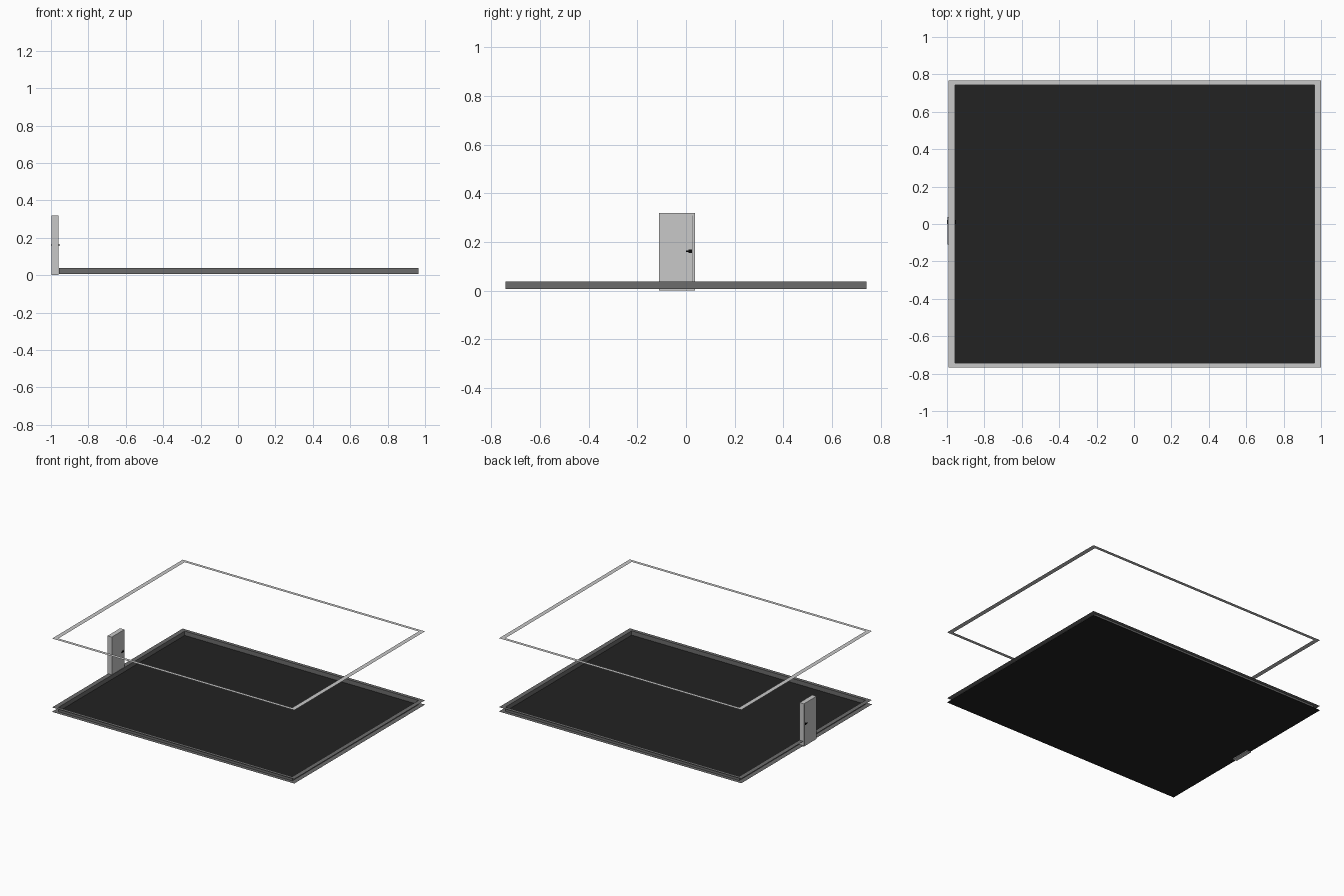
import bpy
import bmesh

cube = bpy.data.objects.get("Cube")
if cube:
    bpy.data.objects.remove(cube, do_unlink=True)


def material(name, value):
    mat = bpy.data.materials.new(name)
    mat.use_nodes = True
    colour = (value, value, value, 1)
    mat.diffuse_color = colour
    mat.node_tree.nodes["Principled BSDF"].inputs["Base Color"].default_value = colour
    return mat


LIGHT = material("light_grey", 0.58)
GREY = material("mid_grey", 0.15)
DARK = material("charcoal", 0.016)
BLACK = material("black", 0.003)

# Room plan: centre offset, outer and inner half sizes
CX = 0.004
OUTER = (0.996, 0.767)
INNER = (0.962, 0.742)
FLOOR_Z, SKIRT_TOP, CEILING_Z = 0.005, 0.038, 0.55


def finish(name, bm, mat, fix_normals=True):
    if fix_normals:
        bmesh.ops.recalc_face_normals(bm, faces=bm.faces)
    mesh = bpy.data.meshes.new(name)
    bm.to_mesh(mesh)
    bm.free()
    mesh.materials.append(mat)
    obj = bpy.data.objects.new(name, mesh)
    bpy.context.collection.objects.link(obj)
    return obj


def loop(bm, half, z):
    corners = ((-1, -1), (1, -1), (1, 1), (-1, 1))
    return [bm.verts.new((CX + sx * half[0], sy * half[1], z)) for sx, sy in corners]


def sweep(name, profile, mat):
    """Join rectangular loops, each given as (half size, height)."""
    bm = bmesh.new()
    loops = [loop(bm, half, z) for half, z in profile]
    for a, b in zip(loops, loops[1:]):
        for i in range(4):
            j = (i + 1) % 4
            bm.faces.new((a[i], a[j], b[j], b[i]))
    return finish(name, bm, mat, False)


def box(name, low, high, mat):
    bm = bmesh.new()
    bmesh.ops.create_cube(bm, size=1)
    for v in bm.verts:
        v.co = [(l + h) / 2 + c * (h - l) for l, h, c in zip(low, high, v.co)]
    return finish(name, bm, mat)


# Floor sheet
bm = bmesh.new()
bm.faces.new(loop(bm, OUTER, FLOOR_Z))
finish("floor", bm, DARK, False)

# Skirting: channel open to the outside
sweep("skirting", [(OUTER, SKIRT_TOP), (INNER, SKIRT_TOP),
                   (INNER, FLOOR_Z + 0.001), (OUTER, FLOOR_Z + 0.001)], GREY)

# Flat rim along the top of the walls
sweep("wall_top_rim", [(OUTER, CEILING_Z), (INNER, CEILING_Z)], LIGHT)

# Door with a narrow seam on both faces
X0, X1 = -0.996, -0.961
box("door", (X0, -0.11, 0), (X1, 0.038, 0.318), LIGHT)
for name, x in (("outer_seam", X0), ("inner_seam", X1)):
    box(name, (x - 0.0006, 0.026, 0.01), (x + 0.0006, 0.029, 0.308), GREY)

# Door handle: spindle, and a rose and lever on each side
box("handle_spindle", (-1.0, 0.015, 0.159), (-0.953, 0.021, 0.165), BLACK)
for side, x, outward in (("outer", X0, -1), ("inner", X1, 1)):
    a, b = sorted((x, x + outward * 0.002))
    box(side + "_rose", (a, 0.011, 0.155), (b, 0.025, 0.169), BLACK)
    tip = -1.0 if outward < 0 else -0.953
    a, b = sorted((tip, tip - outward * 0.003))
    box(side + "_lever", (a, 0.0, 0.159), (b, 0.021, 0.165), BLACK)
